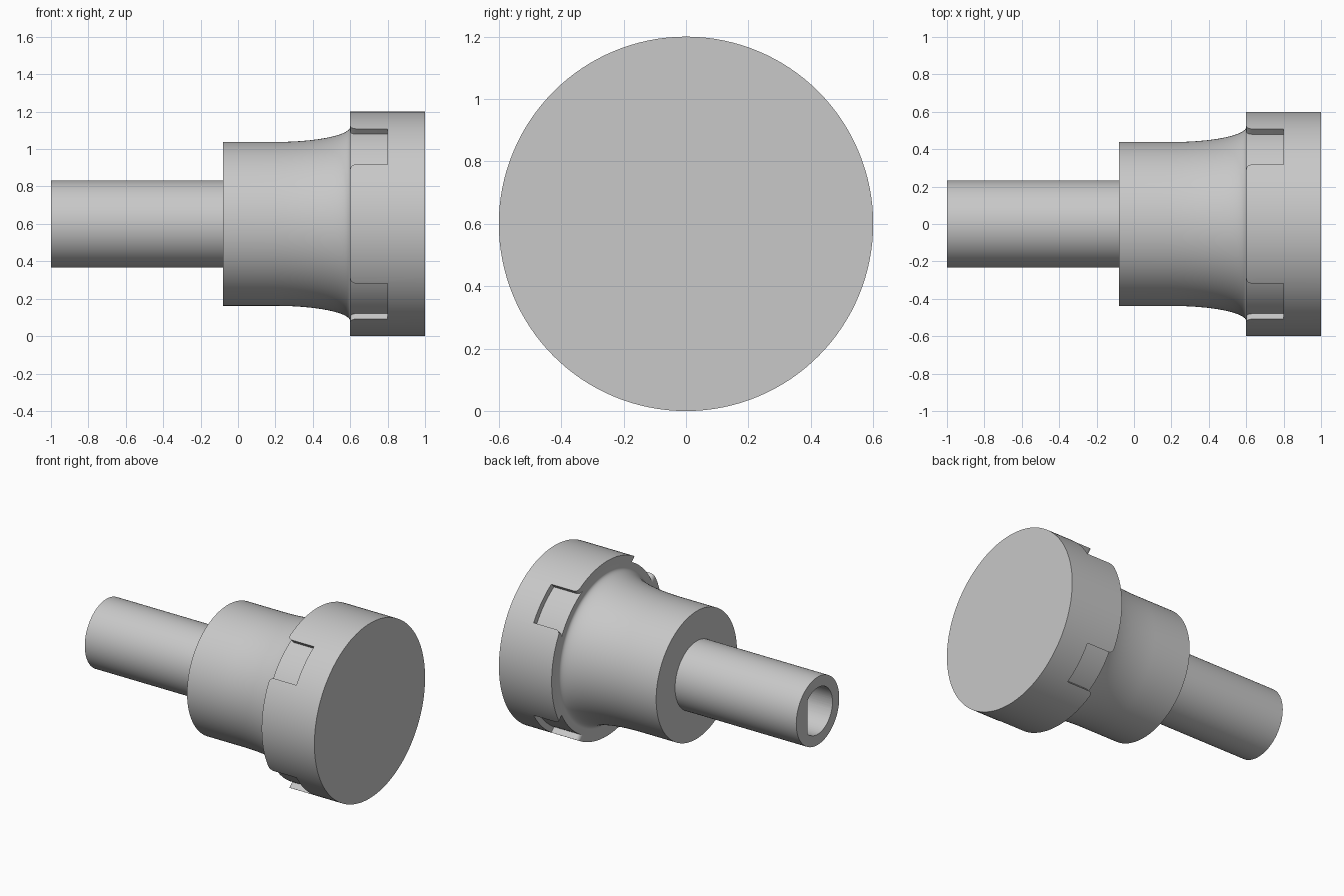
import bpy
import bmesh
from math import sin, cos, pi, radians
from mathutils import Matrix, Vector

if "Cube" in bpy.data.objects:
    bpy.data.objects.remove(bpy.data.objects["Cube"])

SEGMENTS = 128
AXIS = Matrix.Translation((0, 0, 0.6))  # all parts turn about the x axis at this height

grey = bpy.data.materials.new("light_grey")
grey.use_nodes = True
colour = (0.58, 0.58, 0.58, 1)
grey.diffuse_color = colour
grey.node_tree.nodes["Principled BSDF"].inputs["Base Color"].default_value = colour


def make_object(name, bm):
    bmesh.ops.recalc_face_normals(bm, faces=bm.faces)
    mesh = bpy.data.meshes.new(name)
    bm.to_mesh(mesh)
    bm.free()
    obj = bpy.data.objects.new(name, mesh)
    bpy.context.collection.objects.link(obj)
    mesh.materials.append(grey)
    return obj


def lathe(name, profile):
    """Spin an (x, radius) profile about the x axis; both ends lie on the axis."""
    bm = bmesh.new()
    verts = [bm.verts.new((x, 0, r)) for x, r in profile]
    edges = [bm.edges.new(pair) for pair in zip(verts, verts[1:])]
    bmesh.ops.spin(bm, geom=verts + edges, cent=(0, 0, 0), axis=(1, 0, 0),
                   angle=2 * pi, steps=SEGMENTS, use_merge=True)
    bmesh.ops.remove_doubles(bm, verts=bm.verts, dist=0.0001)
    bm.transform(AXIS)
    return make_object(name, bm)


def prism(name, outline, direction, matrix):
    """Extrude a closed outline of 3D points along a direction."""
    bm = bmesh.new()
    face = bm.faces.new([bm.verts.new(p) for p in outline])
    moved = bmesh.ops.extrude_face_region(bm, geom=[face], use_keep_orig=True)["geom"]
    bmesh.ops.translate(bm, vec=Vector(direction),
                        verts=[v for v in moved if isinstance(v, bmesh.types.BMVert)])
    bm.transform(AXIS @ matrix)
    obj = make_object(name, bm)
    obj.hide_render = True
    return obj


def select_only(obj):
    bpy.ops.object.select_all(action='DESELECT')
    obj.select_set(True)
    bpy.context.view_layer.objects.active = obj


def cut(obj, cutter):
    mod = obj.modifiers.new("cut", 'BOOLEAN')
    mod.operation = 'DIFFERENCE'
    mod.solver = 'EXACT'
    mod.object = cutter
    select_only(obj)
    bpy.ops.object.modifier_apply(modifier=mod.name)
    bpy.data.objects.remove(cutter)


# Shaft with a D-shaped bore, flat towards +y
shaft = lathe("shaft", [(-1, 0), (-1, 0.233), (-0.05, 0.233), (-0.05, 0)])
bore_radius, flat = 0.16, 0.12
ring = [2 * pi * i / 64 for i in range(64)]
bore = [(-1.1, bore_radius * cos(a), bore_radius * sin(a)) for a in ring
        if bore_radius * cos(a) < flat]
cut(shaft, prism("bore_cutter", bore, (1.02, 0, 0), Matrix.Identity(4)))

# Neck flaring along a quarter ellipse, with a core that fills the collar
flare = [(0.2 + 0.4 * sin(a), 0.52 - 0.082 * cos(a))
         for a in (pi / 2 * i / 16 for i in range(17))]
neck = lathe("flared_neck", [(-0.08, 0), (-0.08, 0.438)] + flare
             + [(0.6, 0.56), (0.85, 0.56), (0.85, 0)])

# Collar: a cup over the core, closed at the +x end
collar = lathe("collar", [(0.85, 0), (0.85, 0.56), (0.6, 0.56), (0.6, 0.6), (1, 0.6), (1, 0)])

# Four diagonal notches with rounded mouths
half, fillet = 0.135, 0.03
side = [(0.5, half + fillet)]
side += [(0.6 + fillet - fillet * cos(a), half + fillet - fillet * sin(a))
         for a in (pi / 2 * i / 8 for i in range(9))]
side += [(0.8, half)]
outline = [(x, t, 0.45) for x, t in side] + [(x, -t, 0.45) for x, t in reversed(side)]
for angle in (45, 135, 225, 315):
    turn = Matrix.Rotation(radians(angle), 4, 'X')
    cut(collar, prism("notch_cutter", outline, (0, 0, 0.3), turn))

for part in (shaft, neck, collar):
    select_only(part)
    bpy.ops.object.shade_smooth_by_angle(angle=radians(30))
